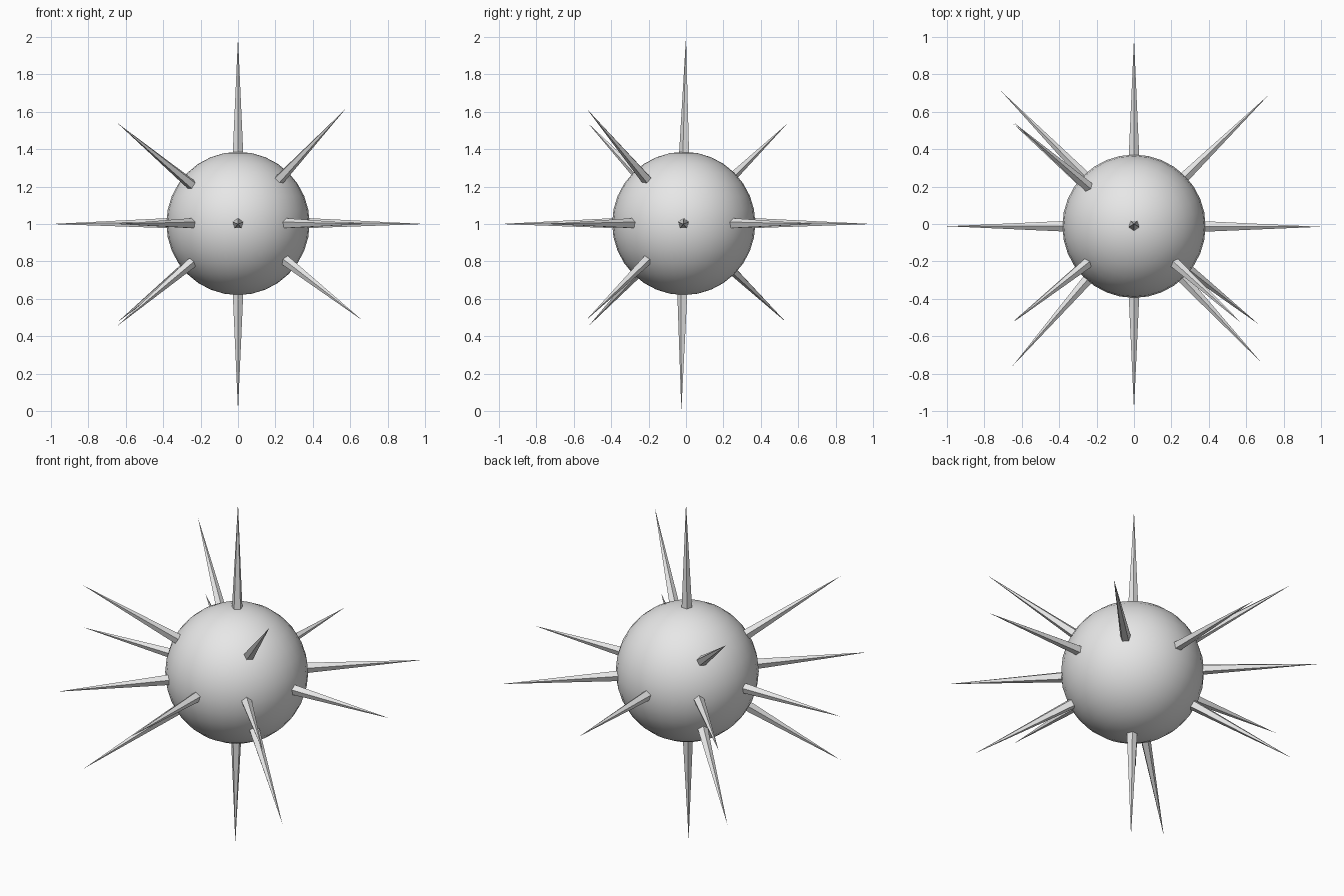
import bpy
from mathutils import Vector

cube = bpy.data.objects.get("Cube")
if cube:
    bpy.data.objects.remove(cube, do_unlink=True)

grey = bpy.data.materials.new("plain_grey")
grey.use_nodes = True
grey.diffuse_color = (0.8, 0.8, 0.8, 1)
grey.node_tree.nodes["Principled BSDF"].inputs["Base Color"].default_value = (0.8, 0.8, 0.8, 1)

CENTRE = Vector((0, -0.012, 1.003))
RADIUS = 0.383

# Smooth round body
bpy.ops.mesh.primitive_uv_sphere_add(segments=32, ring_count=16, radius=RADIUS, location=CENTRE)
body = bpy.context.object
body.name = "round_body"
body.data.materials.append(grey)
bpy.ops.object.shade_smooth()


def spike(name, tip):
    """Flat five-sided spike from just inside the body out to its tip."""
    tip = Vector(tip)
    axis = (tip - CENTRE).normalized()
    base = CENTRE + axis * (RADIUS - 0.04)
    bpy.ops.mesh.primitive_cone_add(
        vertices=5, radius1=0.031, radius2=0, depth=(tip - base).length,
        location=(base + tip) / 2, rotation=axis.to_track_quat('Z', 'Y').to_euler())
    obj = bpy.context.object
    obj.name = name
    obj.data.materials.append(grey)


# Spikes along the main axes
spike("top_spike", (0, 0, 2))
spike("bottom_spike", (0, -0.025, 0))
spike("left_spike", (1, -0.015, 1))
spike("right_spike", (-1, -0.012, 1))
spike("front_spike", (0, -0.995, 1))
spike("back_spike", (0, 0.995, 1))

# Level diagonal spikes
spike("level_front_left_spike", (0.68, -0.74, 1))
spike("level_front_right_spike", (-0.65, -0.76, 1))
spike("level_back_left_spike", (0.72, 0.69, 1))
spike("level_back_right_spike", (-0.71, 0.71, 1))

# Raised and lowered corner spikes; the back left corner has none
spike("upper_front_left_spike", (0.575, -0.53, 1.615))
spike("upper_front_right_spike", (-0.645, -0.525, 1.54))
spike("upper_back_right_spike", (-0.64, 0.54, 1.535))
spike("lower_front_left_spike", (0.665, -0.535, 0.485))
spike("lower_front_right_spike", (-0.645, -0.52, 0.455))
spike("lower_back_right_spike", (-0.645, 0.535, 0.475))
